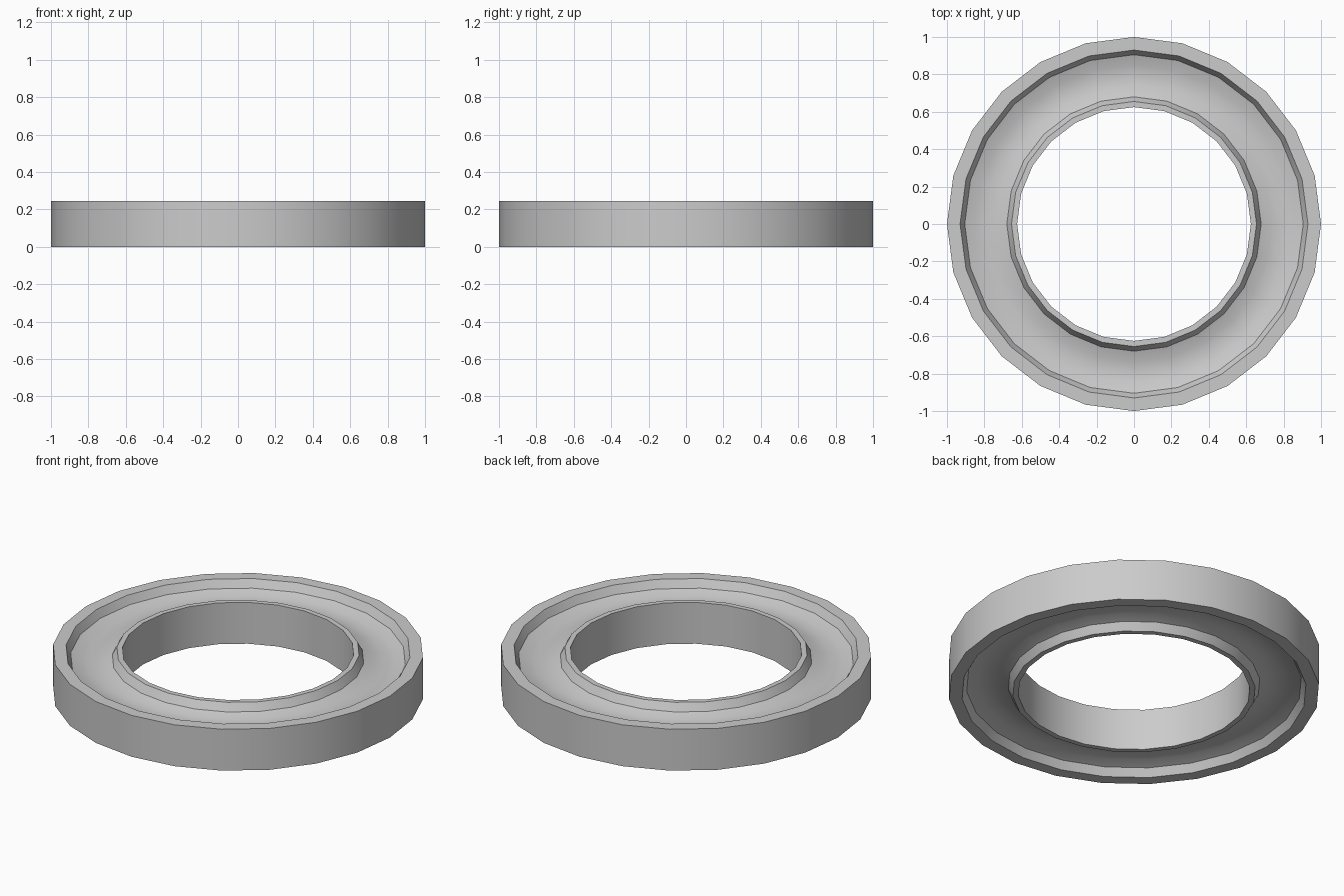
import bpy, bmesh, math

if "Cube" in bpy.data.objects:
    bpy.data.objects.remove(bpy.data.objects["Cube"])

SIDES = 24
H = 0.246          # full height
MID = H / 2
R_OUT, R_OUT_LIP, R_GROOVE_OUT = 1.0, 0.93, 0.905
R_GROOVE_IN, R_IN_LIP, R_IN = 0.68, 0.655, 0.625
Z_EDGE = 0.2       # height where the bevelled lips meet the groove
SAG = 0.026        # depth of the dished groove
STEPS = 4


def groove_points():
    """Shallow dished groove running from the outer lip to the inner lip."""
    pts = []
    for i in range(STEPS + 1):
        t = i / STEPS
        r = R_GROOVE_OUT + (R_GROOVE_IN - R_GROOVE_OUT) * t
        pts.append((r, Z_EDGE - SAG * (1 - (2 * t - 1) ** 2)))
    return pts


def lathe(name, profile):
    """Spin a closed (radius, z) profile around the z axis."""
    bm = bmesh.new()
    rings = []
    for s in range(SIDES):
        a = 2 * math.pi * s / SIDES
        rings.append([bm.verts.new((r * math.cos(a), r * math.sin(a), z))
                      for r, z in profile])
    n = len(profile)
    for s in range(SIDES):
        a, b = rings[s], rings[(s + 1) % SIDES]
        for i in range(n):
            j = (i + 1) % n
            bm.faces.new((a[i], b[i], b[j], a[j]))
    bmesh.ops.recalc_face_normals(bm, faces=bm.faces[:])
    mesh = bpy.data.meshes.new(name)
    bm.to_mesh(mesh)
    bm.free()
    obj = bpy.data.objects.new(name, mesh)
    bpy.context.collection.objects.link(obj)
    return obj


# Upper half of the cross-section, mirrored for the underside
upper = [(R_OUT, H), (R_OUT_LIP, H)] + groove_points() + [(R_IN_LIP, H), (R_IN, H)]
lower = [(r, 2 * MID - z) for r, z in reversed(upper)]

# Ring with raised inner and outer rims and a groove on both faces
ring = lathe("grooved_ring", upper + lower)

bpy.context.view_layer.objects.active = ring
ring.select_set(True)
bpy.ops.object.shade_smooth_by_angle(angle=math.radians(30))
